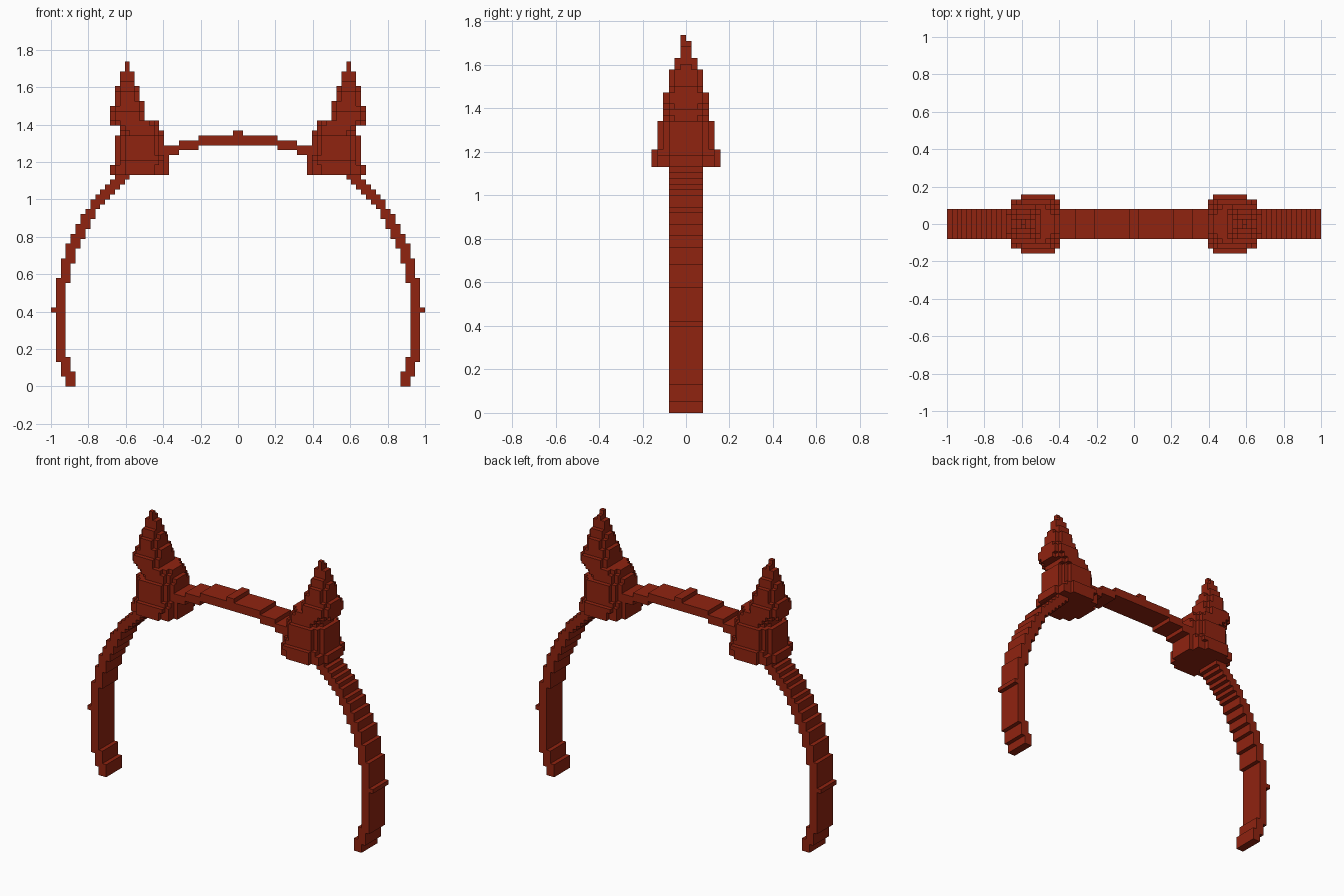
import bpy, bmesh

if "Cube" in bpy.data.objects:
    bpy.data.objects.remove(bpy.data.objects["Cube"])

V = 2 / 76          # size of one block

red = bpy.data.materials.new("dark red")
red.diffuse_color = (0.28, 0.017, 0.005, 1)
red.use_nodes = True
red.node_tree.nodes["Principled BSDF"].inputs["Base Color"].default_value = red.diffuse_color


def block_object(name, cells):
    """Mesh made of the exposed faces of a set of unit blocks."""
    bm = bmesh.new()
    verts = {}

    def vert(p):
        if p not in verts:
            verts[p] = bm.verts.new([c * V for c in p])
        return verts[p]

    for cell in cells:
        for axis in range(3):
            for side in (0, 1):
                near = list(cell)
                near[axis] += 1 if side else -1
                if tuple(near) in cells:
                    continue
                loop = []
                for a, b in ((0, 0), (1, 0), (1, 1), (0, 1)):
                    p = list(cell)
                    p[axis] += side
                    p[(axis + 1) % 3] += a
                    p[(axis + 2) % 3] += b
                    loop.append(vert(tuple(p)))
                bm.faces.new(loop if side else loop[::-1])
    mesh = bpy.data.meshes.new(name)
    bm.to_mesh(mesh)
    bm.free()
    mesh.materials.append(red)
    obj = bpy.data.objects.new(name, mesh)
    bpy.context.collection.objects.link(obj)


def mirrored(cells):
    return {(-x - 1, y, z) for x, y, z in cells}


# Horn: stacked rounded layers (z0, z1, x0, x1, half depth)
layers = [(43, 45, 14, 26, 6), (45, 46, 14, 25, 6), (46, 47, 14, 25, 5),
          (47, 51, 15, 25, 5), (51, 52, 15, 24, 4), (52, 53, 16, 24, 4),
          (53, 54, 16, 26, 4), (54, 56, 19, 26, 4), (56, 57, 19, 26, 3),
          (57, 58, 19, 25, 3), (58, 60, 20, 25, 3), (60, 61, 20, 25, 2),
          (61, 62, 21, 24, 2), (62, 64, 21, 24, 1), (64, 65, 22, 23, 1)]
horn = {(22, -1, 65)}
for z0, z1, x0, x1, hy in layers:
    cx, rx = (x0 + x1) / 2, (x1 - x0) / 2
    for x in range(x0, x1):
        for y in range(-hy, hy):
            if (abs(x + .5 - cx) / rx) ** 2.6 + (abs(y + .5) / hy) ** 2.6 <= 1.02 \
                    or (hy == 1 and abs(x + .5 - cx) < 1.5):
                horn.update((x, y, z) for z in range(z0, z1))

# Band: right half as slabs (x0, x1, z0, z1), stepping round the arch
slabs = [(33, 35, 0, 3), (34, 36, 2, 6), (35, 37, 5, 22), (37, 38, 15, 16),
         (34, 36, 21, 26), (33, 35, 25, 29), (32, 34, 28, 31),
         (31, 33, 30, 33), (30, 32, 32, 35), (29, 31, 34, 36)]
slabs += [(x - 1, x + 1, 65 - x, 67 - x) for x in range(29, 21, -1)]
slabs += [(12, 16, 47, 49), (8, 12, 48, 50), (0, 8, 49, 51), (0, 1, 51, 52)]
band = {(x, y, z) for x0, x1, z0, z1 in slabs
        for x in range(x0, x1) for z in range(z0, z1) for y in range(-3, 3)}
band -= horn

block_object("head_band", band | mirrored(band))
block_object("horn_right", horn)
block_object("horn_left", mirrored(horn))
